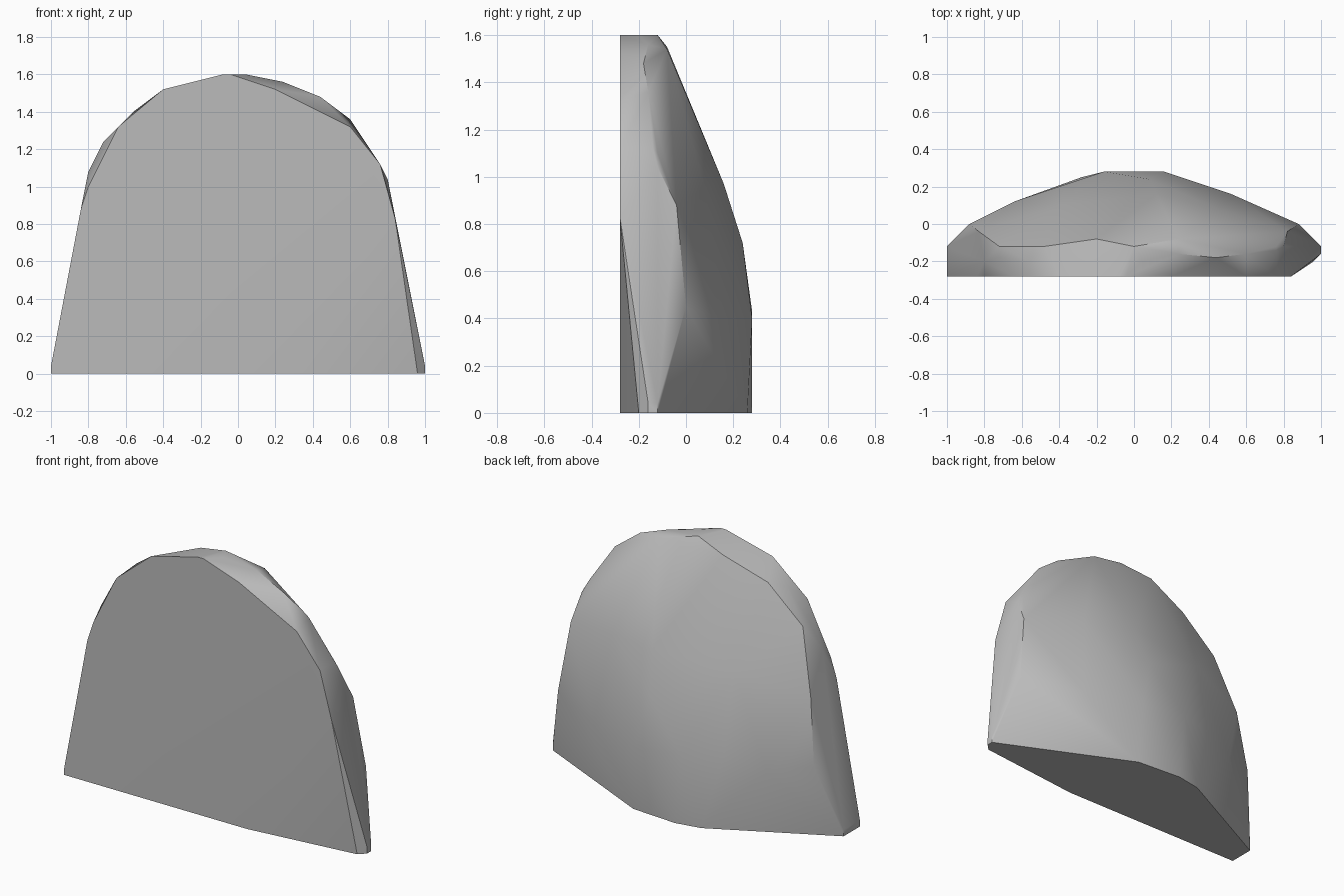
import bpy
import bmesh
import math

cube = bpy.data.objects.get("Cube")
if cube:
    bpy.data.objects.remove(cube, do_unlink=True)

FRONT_Y = -0.28

# flat front face outline (x, z), left foot over the crown to the right shoulder
front_outline = [
    (-1, 0), (-1, 0.04), (-0.84, 0.88), (-0.8, 1), (-0.64, 1.32), (-0.4, 1.52),
    (-0.08, 1.6), (-0.04, 1.6), (0.2, 1.52), (0.6, 1.32), (0.76, 1.12),
    (0.84, 0.83), (0.26, 0),
]

# outermost edge of the slab, between the front and the back (x, y, z)
side_edge = [
    (-0.8, -0.2, 1.08), (-0.72, -0.18, 1.24), (-0.56, -0.2, 1.4),
    (0.04, -0.2, 1.6), (0.24, -0.16, 1.56), (0.44, -0.18, 1.48),
    (0.6, -0.16, 1.36), (0.76, -0.14, 1.12), (0.8, -0.12, 1.04),
    (1, -0.16, 0.04), (1, -0.16, 0), (0.96, -0.2, 0),
]

# rim where the sides turn into the domed back
back_rim = [
    (-1, -0.12, 0), (-1, -0.12, 0.04), (-0.88, 0, 0.45), (-0.83, -0.04, 0.85),
    (-0.72, -0.12, 1.23), (-0.48, -0.12, 1.44), (-0.2, -0.08, 1.55),
    (0, -0.12, 1.6), (0.24, -0.08, 1.54), (0.76, -0.12, 1.1),
    (0.82, -0.04, 0.88), (0.88, 0, 0.45), (1, -0.12, 0.04), (1, -0.12, 0),
]

# bulge of the back and its curved foot
back_dome = [
    (0.62, 0.06, 0), (0.18, 0.26, 0), (-0.12, 0.28, 0), (-0.28, 0.25, 0),
    (0.16, 0.28, 0.4), (-0.16, 0.28, 0.43), (-0.4, 0.2, 0.45),
    (-0.64, 0.12, 0.4), (0.52, 0.16, 0.4), (0.08, 0.24, 0.72),
    (0.12, 0.16, 0.97), (-0.4, 0.1, 0.95), (0.45, 0.08, 0.95),
]


def make_material(name, colour):
    mat = bpy.data.materials.new(name)
    mat.use_nodes = True
    mat.diffuse_color = colour
    mat.node_tree.nodes["Principled BSDF"].inputs["Base Color"].default_value = colour
    return mat


def hull_object(name, points, material):
    """Wrap the outlines in one closed faceted skin."""
    bm = bmesh.new()
    for point in points:
        bm.verts.new(point)
    hull = bmesh.ops.convex_hull(bm, input=bm.verts[:])
    loose = {v for v in hull["geom_interior"] + hull["geom_unused"]
             if isinstance(v, bmesh.types.BMVert)}
    bmesh.ops.delete(bm, geom=list(loose), context="VERTS")
    # merge coplanar triangles into clean flat faces
    bmesh.ops.dissolve_limit(bm, angle_limit=math.radians(1),
                             verts=bm.verts[:], edges=bm.edges[:])
    bmesh.ops.recalc_face_normals(bm, faces=bm.faces[:])
    mesh = bpy.data.meshes.new(name)
    bm.to_mesh(mesh)
    bm.free()
    mesh.materials.append(material)
    obj = bpy.data.objects.new(name, mesh)
    bpy.context.collection.objects.link(obj)
    return obj


stone_grey = make_material("stone_grey", (0.5, 0.5, 0.5, 1))
front_points = [(x, FRONT_Y, z) for x, z in front_outline]
slab = hull_object("stone_slab", front_points + side_edge + back_rim + back_dome, stone_grey)

# soft facets with crisp edges round the front and the base
bpy.ops.object.select_all(action="DESELECT")
slab.select_set(True)
bpy.context.view_layer.objects.active = slab
bpy.ops.object.shade_smooth_by_angle(angle=math.radians(35))
